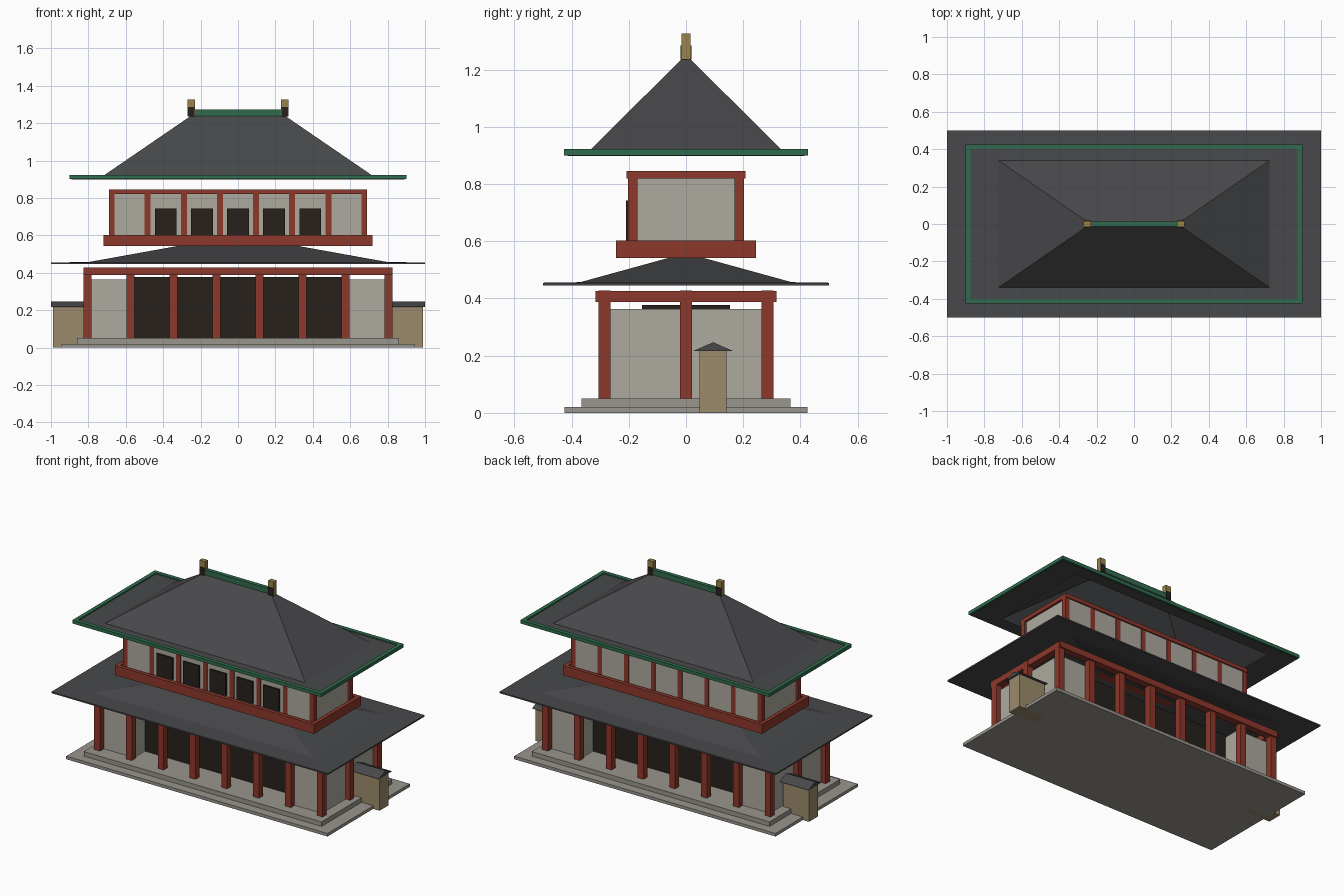
import bpy, bmesh

if "Cube" in bpy.data.objects:
    bpy.data.objects.remove(bpy.data.objects["Cube"])


def mat(name, r, g, b):
    m = bpy.data.materials.new(name)
    m.diffuse_color = (r, g, b, 1)
    m.use_nodes = True
    m.node_tree.nodes["Principled BSDF"].inputs["Base Color"].default_value = m.diffuse_color
    return m


RED = mat("red_lacquer", .27, .04, .025)
ROOF = mat("dark_tile", .065, .066, .07)
GREEN = mat("green_trim", .03, .15, .075)
WALL = mat("plaster", .42, .40, .35)
DARK = mat("dark_wood", .02, .015, .012)
TAN = mat("tan_wall", .33, .26, .15)
GOLD = mat("gold", .33, .23, .07)
STONE = mat("stone", .32, .30, .27)


def finish(name, bm, m):
    bmesh.ops.recalc_face_normals(bm, faces=bm.faces)
    me = bpy.data.meshes.new(name)
    bm.to_mesh(me)
    bm.free()
    me.materials.append(m)
    ob = bpy.data.objects.new(name, me)
    bpy.context.collection.objects.link(ob)
    return ob


def boxes(name, m, *specs):
    """Each spec: centre x, centre y, half x, half y, z bottom, z top."""
    bm = bmesh.new()
    for cx, cy, hx, hy, z0, z1 in specs:
        vs = bmesh.ops.create_cube(bm, size=2)["verts"]
        for v in vs:
            v.co.x = cx + v.co.x * hx
            v.co.y = cy + v.co.y * hy
            v.co.z = z0 if v.co.z < 0 else z1
    return finish(name, bm, m)


def frame(name, m, hx, hy, t, z0, z1):
    """Rectangular ring of four bars, outer half sizes hx, hy, bar width t."""
    return boxes(name, m,
                 *[(0, s * (hy - t / 2), hx, t / 2, z0, z1) for s in (-1, 1)],
                 *[(s * (hx - t / 2), 0, t / 2, hy - t, z0, z1) for s in (-1, 1)])


def hip_roof(name, rings, thick):
    """Shell lofted through rectangles (half x, half y, z), open underneath."""
    bm = bmesh.new()
    loops = [[bm.verts.new((sx * x, sy * y, z)) for sx, sy in
              ((-1, -1), (1, -1), (1, 1), (-1, 1))] for x, y, z in rings]
    for a, b in zip(loops, loops[1:]):
        for i in range(4):
            j = (i + 1) % 4
            bm.faces.new((a[i], a[j], b[j], b[i]))
    bm.faces.new(loops[-1])
    ob = finish(name, bm, ROOF)
    if ob.data.polygons[-1].normal.z < 0:
        ob.data.flip_normals()
    mod = ob.modifiers.new("thickness", "SOLIDIFY")
    mod.thickness = thick
    mod.offset = -1
    return ob


# Stepped stone base
boxes("base_plate", STONE, (0, 0, .945, .425, 0, .02))
boxes("base_step", STONE, (0, 0, .86, .365, .02, .05))

# Lower storey: columns, beams, end rooms, dark recessed hall
cols = [(s * x, t * .285) for x in (.115, .345, .575, .805)
        for s in (-1, 1) for t in (-1, 1)] + [(-.805, 0), (.805, 0)]
boxes("lower_columns", RED, *[(x, y, .021, .021, .05, .428) for x, y in cols])
frame("lower_beams", RED, .825, .316, .048, .387, .427)
boxes("end_rooms", WALL, *[(s * .68, 0, .113, .265, .05, .364) for s in (-1, 1)])
boxes("dark_hall", DARK, (0, 0, .567, .153, .05, .378))

# Lower roof
hip_roof("lower_roof", [(1, .5, .455), (.8, .37, .457), (.25, .01, .556)], .009)

# Balcony
boxes("balcony_floor", RED, (0, 0, .72, .244, .542, .56))
frame("balcony_rail", RED, .72, .244, .024, .56, .603)

# Upper storey
boxes("upper_walls", WALL, (0, 0, .676, .199, .56, .825))
cols = [(s * x, t * .186) for x in (.097, .29, .483, .675)
        for s in (-1, 1) for t in (-1, 1)]
boxes("upper_columns", RED, *[(x, y, .016, .016, .56, .843) for x, y in cols])
frame("upper_beams", RED, .69, .208, .03, .82, .845)
boxes("upper_windows", DARK,
      *[(i * .193, -.204, .058, .006, .6, .743) for i in range(-2, 3)])

# Upper roof with green eave, ridge and ridge-end ornaments
hip_roof("upper_roof", [(.89, .415, .914), (.725, .34, .915), (.25, .012, 1.24)], .016)
frame("eave_trim", GREEN, .9, .426, .026, .90, .922)
boxes("ridge", GREEN, (0, 0, .25, .013, 1.225, 1.273))
boxes("ornament_blocks", DARK,
      *[(s * .249, 0, .017, .02, 1.235, 1.285) for s in (-1, 1)])
boxes("ornament_posts", GOLD,
      *[(s * .249, 0, .02, .015, 1.235, 1.326) for s in (-1, 1)])

# Side wall stubs with small gabled caps
boxes("side_walls", TAN, *[(s * .895, .095, .095, .047, 0, .218) for s in (-1, 1)])
bm = bmesh.new()
for s in (-1, 1):
    ends = [[bm.verts.new((s * x, y, z)) for y, z in
             ((.027, .217), (.163, .217), (.095, .247))] for x in (.79, 1.0)]
    a, b = ends
    bm.faces.new(a)
    bm.faces.new(b)
    for i in range(3):
        j = (i + 1) % 3
        bm.faces.new((a[i], a[j], b[j], b[i]))
finish("side_wall_caps", bm, ROOF)
